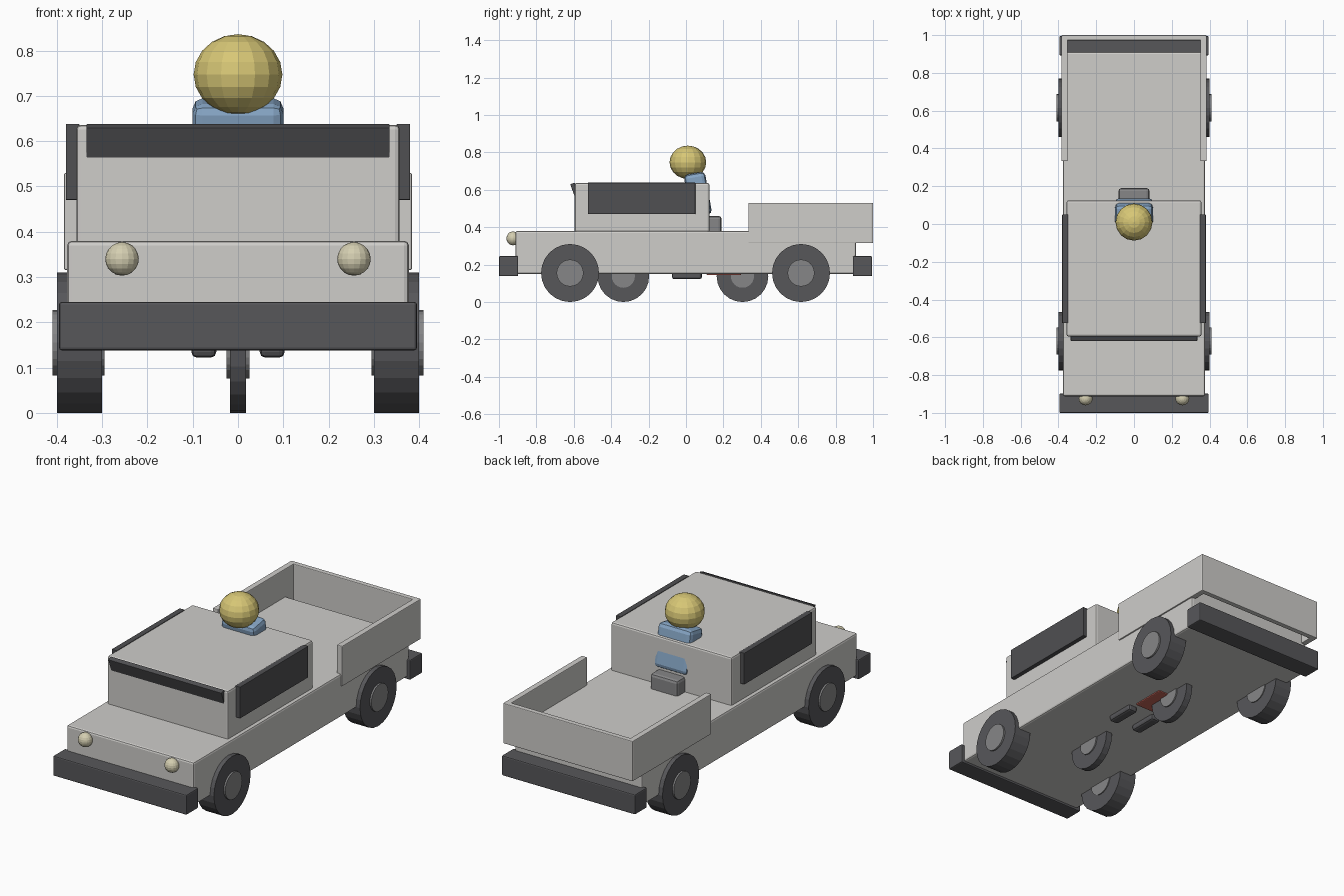
import bpy
import math
from mathutils import Matrix

if "Cube" in bpy.data.objects:
    bpy.data.objects.remove(bpy.data.objects["Cube"])


def material(name, rgb):
    m = bpy.data.materials.new(name)
    m.diffuse_color = (*rgb, 1)
    m.use_nodes = True
    m.node_tree.nodes["Principled BSDF"].inputs["Base Color"].default_value = m.diffuse_color
    return m


BODY = material("body_grey", (0.62, 0.61, 0.59))
DARK = material("charcoal", (0.095, 0.095, 0.102))
GLASS = material("dark_glass", (0.08, 0.08, 0.085))
HUB = material("mid_grey", (0.24, 0.24, 0.245))
LAMP = material("lamp_cream", (0.66, 0.62, 0.44))
SKIN = material("head_yellow", (0.68, 0.57, 0.18))
SHIRT = material("shirt_blue", (0.24, 0.38, 0.56))
RED = material("frame_red", (0.55, 0.13, 0.10))


def finish(name, mat):
    ob = bpy.context.object
    ob.name = name
    ob.data.materials.append(mat)
    return ob


def box(name, x, y, z, mat, bevel=0.006, tilt=0):
    """Box from (min, max) ranges, tilted about x through its centre."""
    spans = (x, y, z)
    centre = [(a + b) / 2 for a, b in spans]
    bpy.ops.mesh.primitive_cube_add(size=1, location=centre)
    ob = finish(name, mat)
    ob.data.transform(Matrix.Diagonal([b - a for a, b in spans] + [1]))
    ob.rotation_euler.x = math.radians(tilt)
    if bevel:
        mod = ob.modifiers.new("edge", 'BEVEL')
        mod.width = bevel
        mod.segments = 2
    return ob


def disc(name, x, y, z, radius, width, mat):
    bpy.ops.mesh.primitive_cylinder_add(vertices=24, radius=radius, depth=width,
                                        location=(x, y, z),
                                        rotation=(0, math.pi / 2, 0))
    return finish(name, mat)


def ball(name, centre, radii, mat):
    bpy.ops.mesh.primitive_uv_sphere_add(segments=16, ring_count=10, radius=1,
                                         location=centre)
    ob = finish(name, mat)
    ob.scale = radii
    return ob


# Main body and cab
box("chassis", (-0.377, 0.377), (-0.912, 0.91), (0.15, 0.38), BODY, 0.01)
box("cab", (-0.357, 0.357), (-0.595, 0.125), (0.37, 0.636), BODY, 0.01)
box("windscreen", (-0.335, 0.335), (-0.591, -0.566), (0.471, 0.639), GLASS, 0.002, 20)

# Bumpers
box("front_bumper", (-0.395, 0.395), (-1.0, -0.897), (0.138, 0.245), DARK)
box("rear_bumper", (-0.395, 0.395), (0.892, 0.995), (0.138, 0.245), DARK)

# Cargo bed walls
box("tailgate", (-0.383, 0.383), (0.972, 1.0), (0.315, 0.53), BODY, 0.004)

# Mirrored side parts
for s, side in ((-1, "left"), (1, "right")):
    box(side + "_bed_wall", sorted((s * 0.352, s * 0.384)), (0.333, 0.995),
        (0.315, 0.53), BODY, 0.004)
    box(side + "_window", sorted((s * 0.35, s * 0.38)), (-0.525, 0.05),
        (0.47, 0.638), GLASS, 0.002)
    ball(side + "_headlight", (s * 0.256, -0.925, 0.34), (0.037, 0.035, 0.037), LAMP)
    for y, end in ((-0.62, "front"), (0.615, "rear")):
        disc(f"{side}_{end}_tyre", s * 0.35, y, 0.155, 0.155, 0.1, DARK)
        disc(f"{side}_{end}_hub", s * 0.352, y, 0.155, 0.072, 0.114, HUB)
    # Rider's shoes under the floor
    box(side + "_shoe", sorted((s * 0.048, s * 0.103)), (-0.075, 0.085),
        (0.122, 0.18), DARK, 0.012)

# Centre wheels
for y, end in ((-0.335, "front"), (0.302, "rear")):
    disc(f"centre_{end}_tyre", 0, y, 0.138, 0.138, 0.036, DARK)
    disc(f"centre_{end}_hub", 0, y, 0.138, 0.062, 0.05, HUB)

# Inner frame and seat back
box("inner_frame", (-0.08, 0.08), (0.11, 0.295), (0.143, 0.3), RED, 0.006)
box("seat_back", (-0.082, 0.082), (0.0, 0.19), (0.34, 0.46), HUB, 0.015)

# Rider
box("torso", (-0.1, 0.1), (0.006, 0.121), (0.46, 0.69), SHIRT, 0.022, 10)
ball("head", (0, 0.01, 0.747), (0.098, 0.098, 0.089), SKIN)
